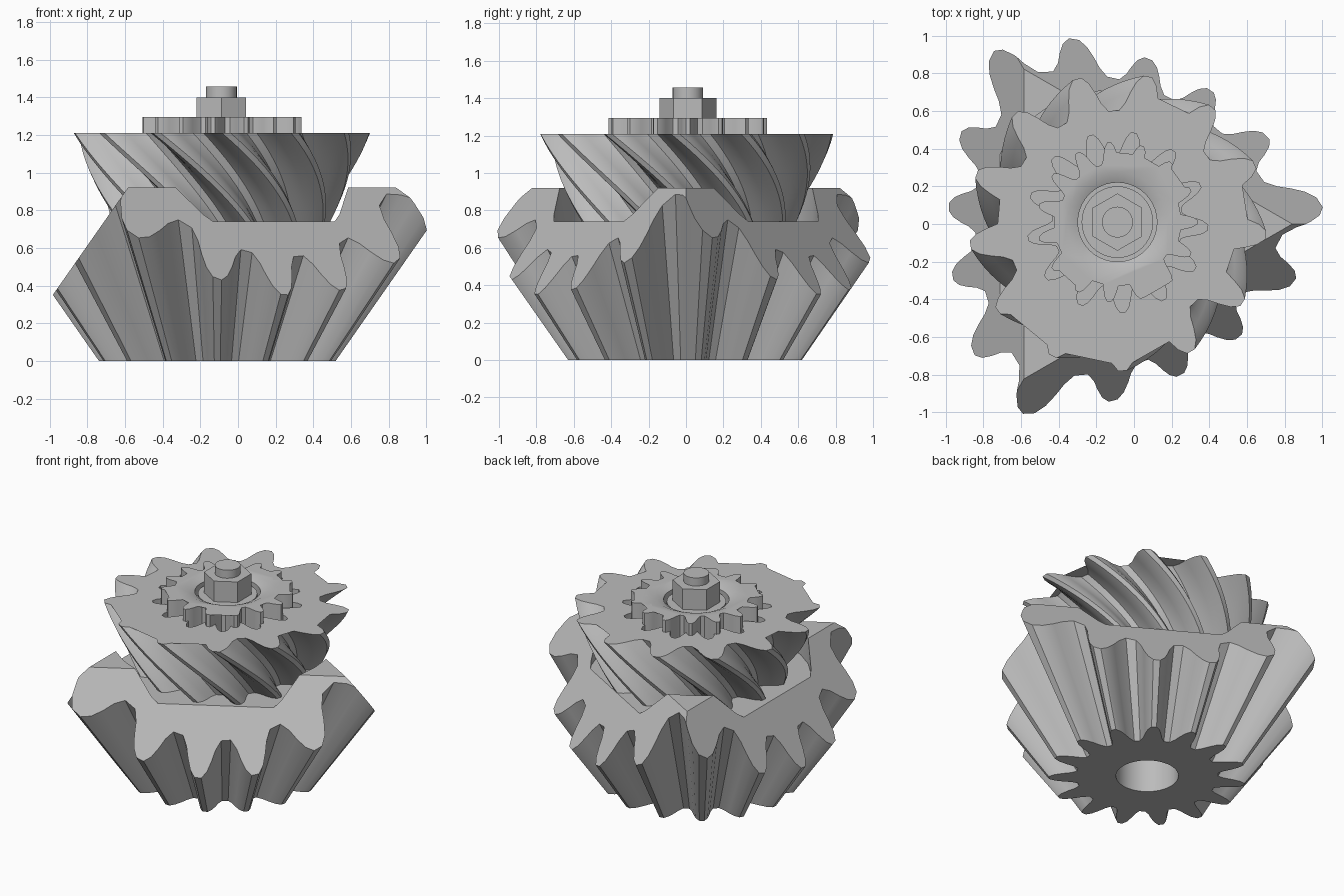
import bpy, bmesh, math

if "Cube" in bpy.data.objects:
    bpy.data.objects.remove(bpy.data.objects["Cube"])

grey = bpy.data.materials.new("steel grey")
grey.diffuse_color = (0.5, 0.5, 0.5, 1)
grey.use_nodes = True
grey.node_tree.nodes["Principled BSDF"].inputs["Base Color"].default_value = grey.diffuse_color

LOW = (-0.11, 0.0)     # axis of the lower bevel gear
UP = (-0.088, 0.01)    # axis of the upper stack


def circle(c, r, z, n=40, phase=0.0):
    return [(c[0] + r * math.cos(math.radians(phase) + 2 * math.pi * i / n),
             c[1] + r * math.sin(math.radians(phase) + 2 * math.pi * i / n), z) for i in range(n)]


def gear_ring(c, r, z, teeth, root, phase):
    """Toothed outline: root and tip radius, rounded flanks."""
    tooth = [(-.40, 0), (-.29, .22), (-.225, .5), (-.15, .8), (-.06, 1),
             (.06, 1), (.15, .8), (.225, .5), (.29, .22), (.40, 0)]
    pts = []
    for t in range(teeth):
        for off, h in tooth:
            a = math.radians(phase) + (t + off) * 2 * math.pi / teeth
            rr = r * (root + (1 - root) * h)
            pts.append((c[0] + rr * math.cos(a), c[1] + rr * math.sin(a), z))
    return pts


def loft(name, rings):
    """Closed solid through a stack of equal-length outlines."""
    bm = bmesh.new()
    rows = [[bm.verts.new(p) for p in ring] for ring in rings]
    n = len(rows[0])
    for a, b in zip(rows, rows[1:]):
        for i in range(n):
            j = (i + 1) % n
            bm.faces.new((a[i], a[j], b[j], b[i]))
    bm.faces.new(rows[0][::-1])
    bm.faces.new(rows[-1])
    bmesh.ops.triangulate(bm, faces=[f for f in bm.faces if len(f.verts) > 4])
    bmesh.ops.recalc_face_normals(bm, faces=bm.faces[:])
    me = bpy.data.meshes.new(name)
    bm.to_mesh(me)
    bm.free()
    me.materials.append(grey)
    ob = bpy.data.objects.new(name, me)
    bpy.context.collection.objects.link(ob)
    return ob


def select(ob):
    bpy.ops.object.select_all(action='DESELECT')
    ob.select_set(True)
    bpy.context.view_layer.objects.active = ob


def boolean(ob, cutter, op):
    cutter.hide_render = True
    m = ob.modifiers.new("cut", 'BOOLEAN')
    m.object, m.operation, m.solver = cutter, op, 'EXACT'
    select(ob)
    bpy.ops.object.modifier_apply(modifier=m.name)
    bpy.data.objects.remove(cutter)


def smooth(ob):
    select(ob)
    bpy.ops.object.shade_smooth_by_angle(angle=math.radians(28))


# lower bevel gear: flared teeth trimmed by a three-sided pyramid
lower = loft("lower_bevel_gear",
             [gear_ring(LOW, 0.63 + 0.7 * z, z, 15, 0.72, 6) for z in (0, 1.0)])
apothem = lambda z: 0.475 + 0.7 * (0.92 - z)
boolean(lower, loft("pyramid", [circle(LOW, 2 * apothem(z), z, 3) for z in (-0.1, 0.92)]), 'INTERSECT')
boolean(lower, loft("seat", [circle(LOW, 0.71, z, 30) for z in (0.74, 1.1)]), 'DIFFERENCE')
boolean(lower, loft("bore", [circle(LOW, 0.2, z) for z in (-0.1, 0.6)]), 'DIFFERENCE')
smooth(lower)

# upper spiral bevel gear, twisting as it narrows downwards
STEPS = 10
rings = []
for i in range(STEPS + 1):
    t = i / STEPS
    rings.append(gear_ring(UP, 0.58 + 0.21 * t, 0.74 + 0.47 * t, 13, 0.75, -5 + 40 * (1 - t)))
upper = loft("upper_spiral_gear", rings)
boolean(upper, loft("pocket", [gear_ring(UP, 0.48, z, 13, 0.72, -3.5) for z in (1.1, 1.3)]), 'DIFFERENCE')
smooth(upper)

# small top gear with a chamfered recess
small = loft("small_top_gear", [gear_ring(UP, 0.425, z, 15, 0.74, 0) for z in (1.09, 1.295)])
boolean(small, loft("recess", [circle(UP, r, z) for r, z in
        ((0.21, 1.2), (0.21, 1.27), (0.265, 1.2951), (0.265, 1.4))]), 'DIFFERENCE')
smooth(small)

# washer, hexagonal nut and bolt end
smooth(loft("washer", [circle(UP, 0.19, z) for z in (1.19, 1.255)]))
loft("hex_nut", [circle(UP, 0.152, z, 6, 90) for z in (1.25, 1.4)])
smooth(loft("bolt_end", [circle(UP, 0.082, z, 24) for z in (1.39, 1.457)]))
